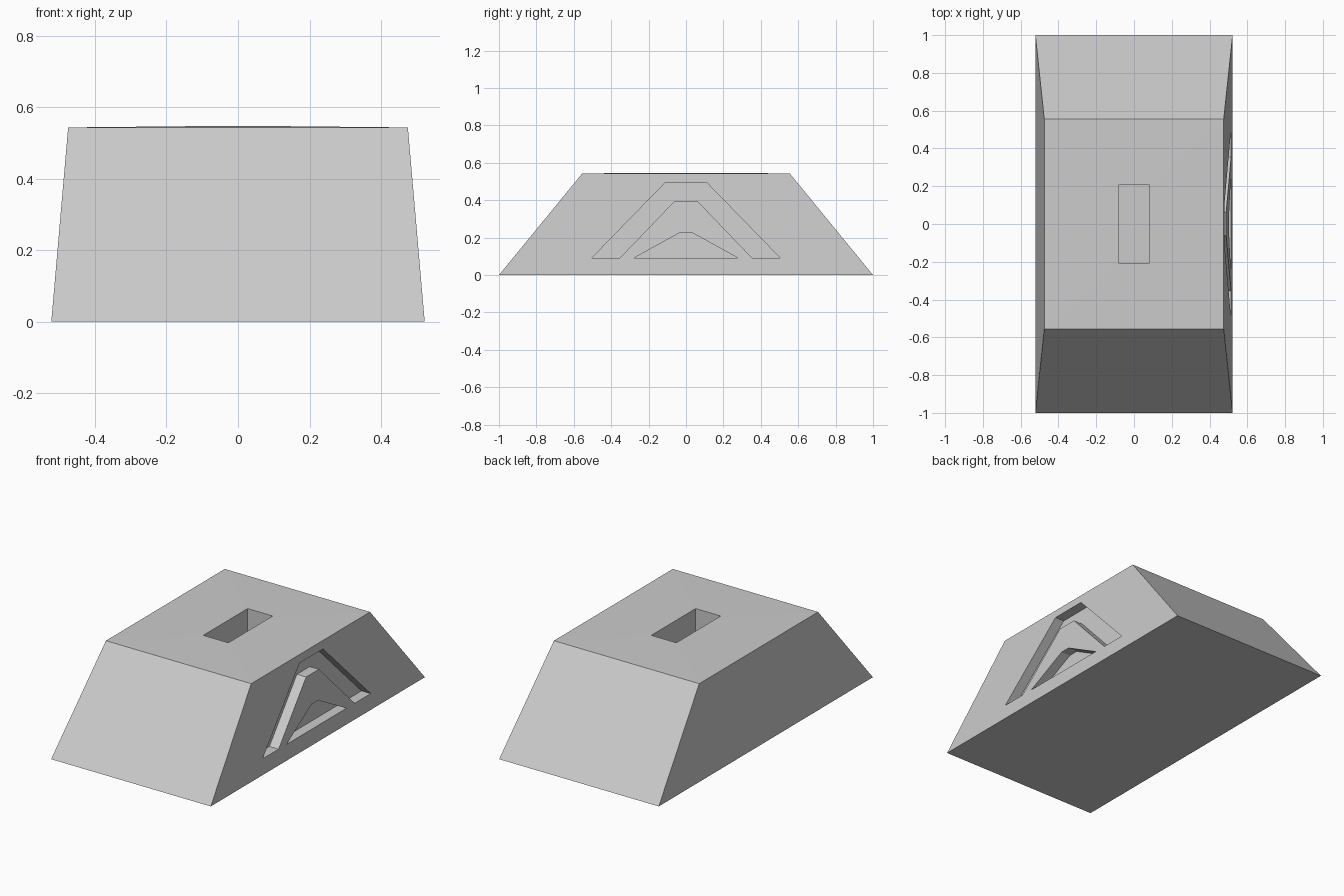
import bpy, bmesh

if "Cube" in bpy.data.objects:
    bpy.data.objects.remove(bpy.data.objects["Cube"])

BASE_X, TOP_X, HEIGHT = 0.522, 0.475, 0.543
DEPTH = 0.06  # depth of the side recesses


def make_object(name, bm):
    bmesh.ops.recalc_face_normals(bm, faces=bm.faces[:])
    mesh = bpy.data.meshes.new(name)
    bm.to_mesh(mesh)
    bm.free()
    obj = bpy.data.objects.new(name, mesh)
    bpy.context.collection.objects.link(obj)
    return obj


def skin(name, rings):
    """Closed solid through a stack of point rings, capped at both ends."""
    bm = bmesh.new()
    loops = [[bm.verts.new(p) for p in ring] for ring in rings]
    n = len(loops[0])
    for a, b in zip(loops, loops[1:]):
        for i in range(n):
            j = (i + 1) % n
            bm.faces.new((a[i], a[j], b[j], b[i]))
    bm.faces.new(loops[0][::-1])
    bm.faces.new(loops[-1])
    return make_object(name, bm)


def rectangle(x, y, z):
    return [(-x, -y, z), (x, -y, z), (x, y, z), (-x, y, z)]


def side_x(z):
    return BASE_X + (TOP_X - BASE_X) * z / HEIGHT


def side_cutter(name, profile):
    """Prism through a (y, z) profile, following the slope of the right side."""
    return skin(name, [[(side_x(z) + d, y, z) for y, z in profile]
                       for d in (-DEPTH, 0.05)])


# Tapered block with a slot sunk into its slightly crowned top
block = skin("tapered_block", [
    rectangle(BASE_X, 1.0, 0),
    rectangle(TOP_X, 0.555, HEIGHT),
    rectangle(0.082, 0.207, 0.547),
    rectangle(0.082, 0.207, 0.25),
])

# Recesses in the right side: a stepped band and a low trapezoid inside it
z0 = 0.09
outer = [(-0.505, z0), (-0.11, 0.495), (0.11, 0.495), (0.505, z0)]
middle = [(0.355, z0), (0.06, 0.397), (-0.06, 0.397), (-0.355, z0)]
inner = [(-0.28, z0), (-0.03, 0.228), (0.03, 0.228), (0.28, z0)]

for name, profile in (("band_cutter", outer + middle), ("inner_cutter", inner)):
    cutter = side_cutter(name, profile)
    cutter.hide_render = True
    cutter.hide_set(True)
    mod = block.modifiers.new(name, "BOOLEAN")
    mod.operation = "DIFFERENCE"
    mod.solver = "EXACT"
    mod.object = cutter
